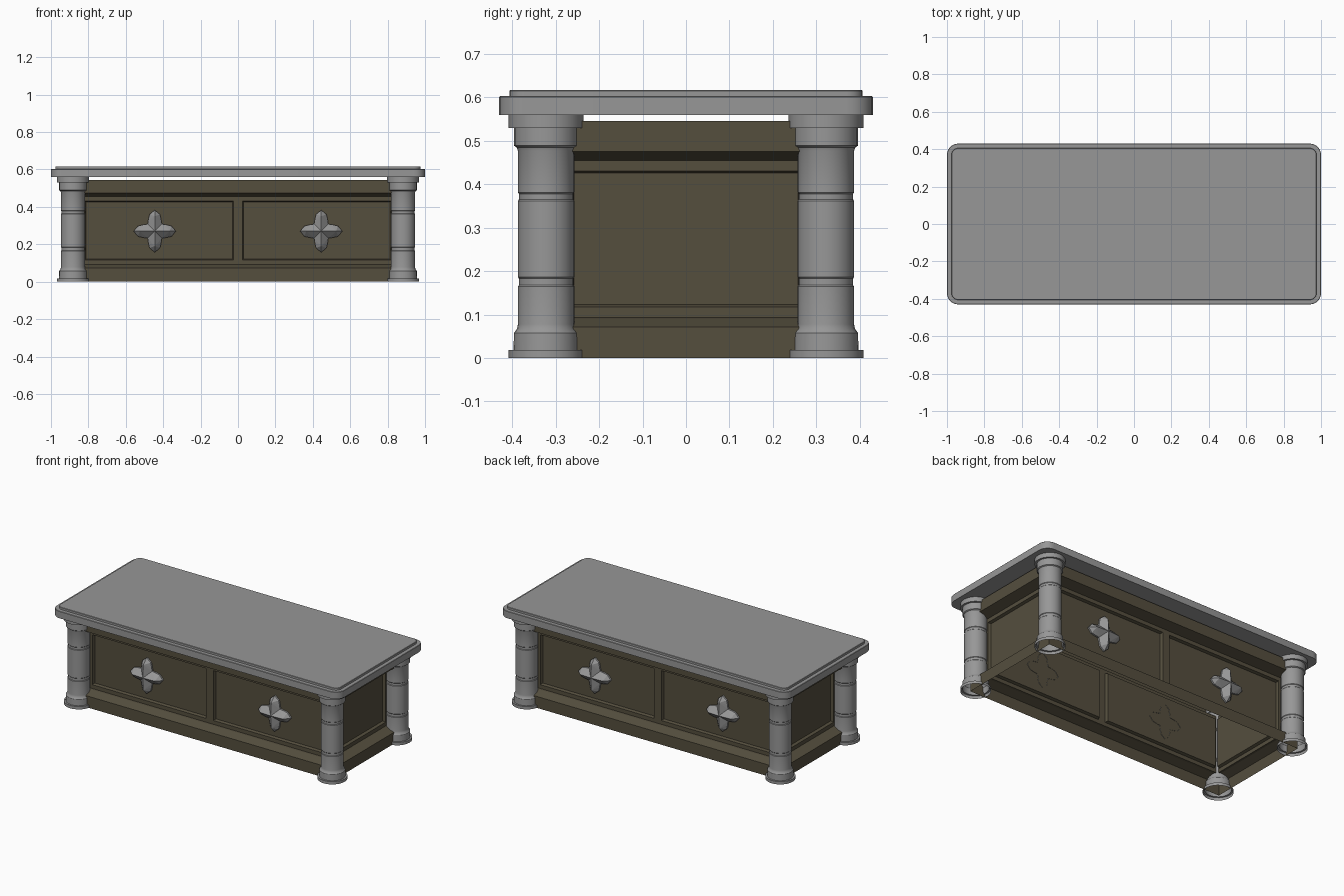
import bpy, bmesh, math
from mathutils import Vector

if "Cube" in bpy.data.objects:
    bpy.data.objects.remove(bpy.data.objects["Cube"])

BX, BY = 0.842, 0.28      # half size of the chest walls
RECESS = 0.017            # panel depth
LIP = 0.062               # how far plinth and cornice stand out


def material(name, rgb):
    m = bpy.data.materials.new(name)
    m.diffuse_color = (*rgb, 1)
    m.use_nodes = True
    m.node_tree.nodes["Principled BSDF"].inputs["Base Color"].default_value = m.diffuse_color
    return m


brown = material("brown_wood", (0.09, 0.077, 0.048))
grey = material("grey_stone", (0.31, 0.31, 0.31))


def finish(bm, name, mat, angle=None):
    bmesh.ops.remove_doubles(bm, verts=bm.verts, dist=1e-5)
    me = bpy.data.meshes.new(name)
    bm.to_mesh(me)
    bm.free()
    ob = bpy.data.objects.new(name, me)
    bpy.context.collection.objects.link(ob)
    me.materials.append(mat)
    if angle:
        bpy.ops.object.select_all(action='DESELECT')
        ob.select_set(True)
        bpy.context.view_layer.objects.active = ob
        bpy.ops.object.shade_smooth_by_angle(angle=math.radians(angle))
    return ob


def loft(bm, rings, cap=False):
    """Bridge closed rings of points, wound counter-clockwise, bottom to top."""
    vs = [[bm.verts.new(p) for p in r] for r in rings]
    n = len(vs[0])
    for a, b in zip(vs, vs[1:]):
        for i in range(n):
            j = (i + 1) % n
            bm.faces.new((a[i], a[j], b[j], b[i]))
    if cap:
        bm.faces.new(vs[0][::-1])
        bm.faces.new(vs[-1])


def rounded_rect(hx, hy, r, z, steps=6):
    pts = []
    for k, (sx, sy) in enumerate([(1, 1), (-1, 1), (-1, -1), (1, -1)]):
        for i in range(steps + 1):
            a = math.pi / 2 * (k + i / steps)
            pts.append((sx * (hx - r) + r * math.cos(a), sy * (hy - r) + r * math.sin(a), z))
    return pts


# table top: two stepped rounded slabs
bm = bmesh.new()
steps = [(0, .559), (0, .601), (.002, .603), (.024, .603), (.024, .615), (.026, .617)]
loft(bm, [rounded_rect(1 - o, .43 - o, .06 - o, z) for o, z in steps], cap=True)
finish(bm, "table_top", grey, angle=30)

# corner columns, hollow, turned from one profile
profile = [(.086, 0), (.086, .018), (.075, .018), (.074, .058), (.067, .067), (.065, .078),
           (.065, .165), (.0625, .168), (.0625, .183), (.065, .186),
           (.065, .362), (.0625, .365), (.0625, .378), (.065, .381),
           (.065, .477), (.068, .485), (.074, .489), (.074, .53), (.086, .53), (.086, .56)]
for sx, nx in ((-1, "left"), (1, "right")):
    for sy, ny in ((-1, "front"), (1, "back")):
        bm = bmesh.new()
        loft(bm, [[(sx * .882 + r * math.cos(math.tau * i / 24),
                    sy * .322 + r * math.sin(math.tau * i / 24), z) for i in range(24)]
                  for r, z in profile])
        finish(bm, f"{ny}_{nx}_column", grey, angle=35)


# plinth and cornice: square moulding rings around the chest
def moulding(name, prof):
    bm = bmesh.new()
    loft(bm, [[(s * (BX + o), t * (BY + o), z) for s, t in ((1, 1), (-1, 1), (-1, -1), (1, -1))]
              for o, z in prof])
    finish(bm, name, brown)


moulding("plinth", [(LIP, 0), (LIP, .072), (.012, .091), (0, .093)])
moulding("cornice", [(0, .455), (LIP, .475), (LIP, .545)])


# chest walls with sunken panels
def wall(name, cuts, half_depth, turn):
    bm = bmesh.new()
    zs = [.093, .117, .431, .455]
    c, s = round(math.cos(turn)), round(math.sin(turn))
    grid = [[bm.verts.new((u * c + half_depth * s, u * s - half_depth * c, z)) for u in cuts] for z in zs]
    panels = []
    for j in range(3):
        for i in range(len(cuts) - 1):
            f = bm.faces.new((grid[j][i], grid[j][i + 1], grid[j + 1][i + 1], grid[j + 1][i]))
            if j == 1 and i % 2 == 1:
                panels.append(f)
    bm.normal_update()
    bmesh.ops.inset_individual(bm, faces=panels, thickness=.008, depth=-RECESS)
    finish(bm, name, brown)


long_cuts = [-BX, -.818, -.025, .025, .818, BX]
side_cuts = [-BY, -.264, .264, BY]
wall("front_wall", long_cuts, BY, 0)
wall("right_wall", side_cuts, BX, math.pi / 2)
wall("back_wall", long_cuts, BY, math.pi)
wall("left_wall", side_cuts, BX, -math.pi / 2)


# four-petal ornaments: each half petal is a fan around a raised ridge, with a thin rim
def ornament(name, x, side):
    bm = bmesh.new()
    y0 = BY - RECESS - .002

    def put(u, v, h, k):
        a = k * math.pi / 2
        p = Vector((u * math.cos(a) - v * math.sin(a), u * math.sin(a) + v * math.cos(a)))
        return bm.verts.new((x + p.x, side * (y0 + h), .27 + p.y))

    half = [(.038, .038), (.034, .065), (.028, .09), (0, .113)]
    for k in range(4):
        for m in (-1, 1):
            rim = [put(m * u, v, .012, k) for u, v in half]
            base = [put(m * u, v, 0, k) for u, v in half]
            ridge = put(0, .08, .045, k)
            mid = put(0, 0, .05, k)
            faces = [(mid, rim[0], ridge)]
            for i in range(3):
                faces += [(rim[i], rim[i + 1], ridge), (base[i], base[i + 1], rim[i + 1], rim[i])]
            for f in faces:
                bm.faces.new(f if m * side > 0 else f[::-1])
    finish(bm, name, grey)


for side, ns in ((-1, "front"), (1, "back")):
    for x, nx in ((-.445, "left"), (.445, "right")):
        ornament(f"{ns}_{nx}_ornament", x, side)
